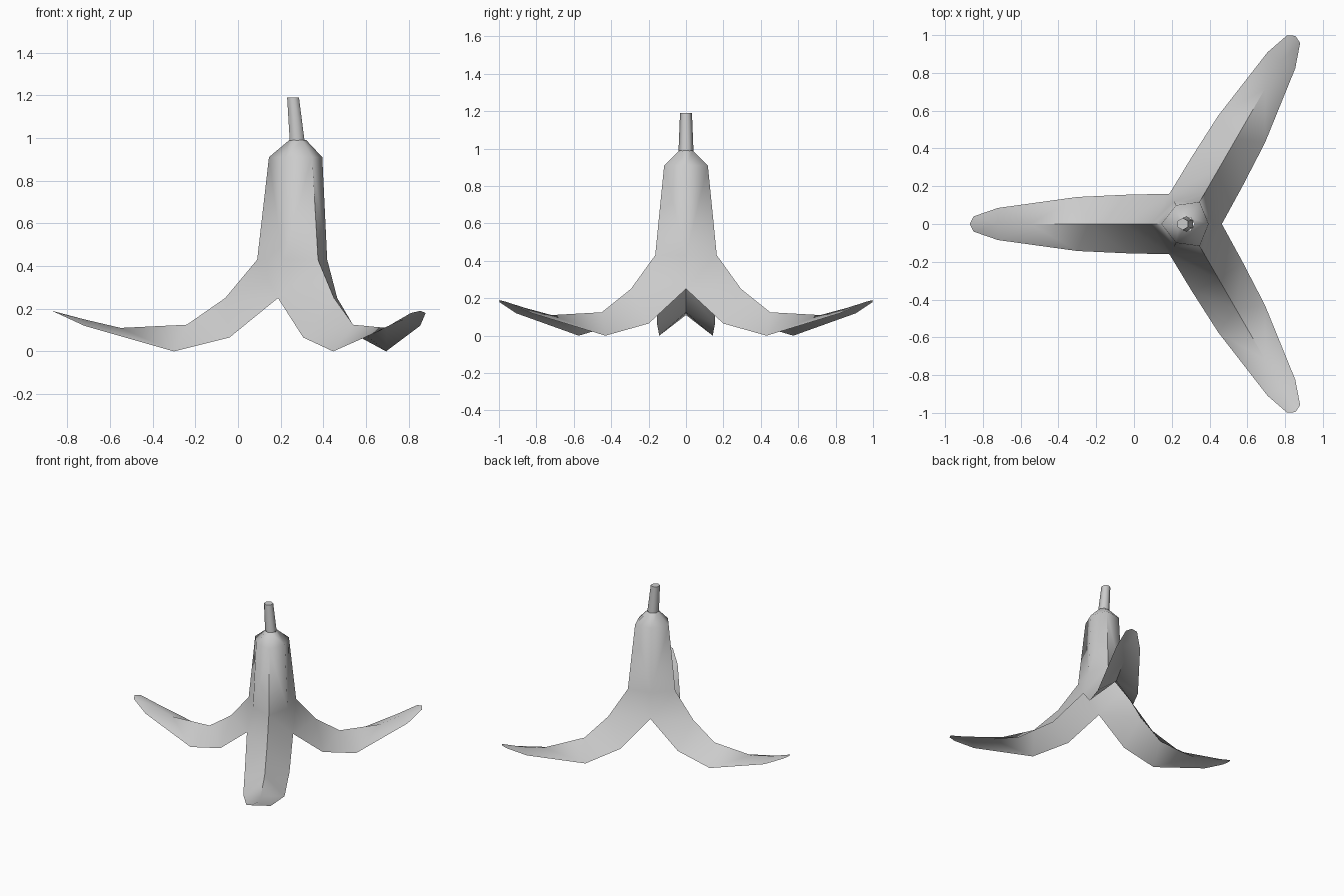
import bpy, bmesh, math
from mathutils import Vector

cube = bpy.data.objects.get("Cube")
if cube:
    bpy.data.objects.remove(cube)

mat = bpy.data.materials.new("plain_grey")
mat.use_nodes = True
GREY = (0.6, 0.6, 0.6, 1)
mat.diffuse_color = GREY
mat.node_tree.nodes["Principled BSDF"].inputs["Base Color"].default_value = GREY

CENTRE = 0.28
PETAL_ANGLES = [math.radians(a) for a in (60, 180, 300)]


def place(angle, along, side, z):
    """Point in a petal's own frame, turned about the trunk axis."""
    c, s = math.cos(angle), math.sin(angle)
    return Vector((CENTRE + along * c - side * s, along * s + side * c, z))


def finish(name, bm, angle):
    bmesh.ops.remove_doubles(bm, verts=bm.verts, dist=0.001)
    bmesh.ops.recalc_face_normals(bm, faces=bm.faces)
    mesh = bpy.data.meshes.new(name)
    bm.to_mesh(mesh)
    bm.free()
    mesh.materials.append(mat)
    obj = bpy.data.objects.new(name, mesh)
    bpy.context.collection.objects.link(obj)
    bpy.ops.object.select_all(action='DESELECT')
    obj.select_set(True)
    bpy.context.view_layer.objects.active = obj
    bpy.ops.object.shade_smooth_by_angle(angle=math.radians(angle))
    return obj


# Peel: each petal is a roof-shaped strip of (ridge along, ridge z, edge along, edge side, edge z)
def valley(r):
    return r * math.cos(math.pi / 3), r * math.sin(math.pi / 3)


STRIP = [
    (0.04, 0.99, *valley(0.04), 0.99),
    (0.135, 0.91, *valley(0.115), 0.91),
    (0.19, 0.43, *valley(0.138), 0.43),
    (0.34, 0.25, *valley(0.185), 0.25),
    (0.52, 0.125, 0.32, 0.155, 0.065),
    (0.83, 0.11, 0.58, 0.143, 0.0),
    (1.0, 0.15, 1.0, 0.085, 0.12),
    (1.15, 0.19, 1.13, 0.04, 0.18),
]
bm = bmesh.new()
for ang in PETAL_ANGLES:
    for sign in (-1, 1):
        rows = [(bm.verts.new(place(ang, ra, 0, rz)), bm.verts.new(place(ang, ea, sign * es, ez)))
                for ra, rz, ea, es, ez in STRIP]
        for (r0, e0), (r1, e1) in zip(rows, rows[1:]):
            bm.faces.new((r0, r1, e1, e0))
finish("banana_peel", bm, 60)

# Stem: leaning, tapered six-sided stub with a cap
bm = bmesh.new()
bmesh.ops.create_cone(bm, cap_ends=True, segments=6, radius1=0.04, radius2=0.032, depth=0.2)
for v in bm.verts:
    top = v.co.z > 0
    v.co.x += 0.258 if top else 0.277
    v.co.z = 1.19 if top else 0.988
finish("stem", bm, 62)
